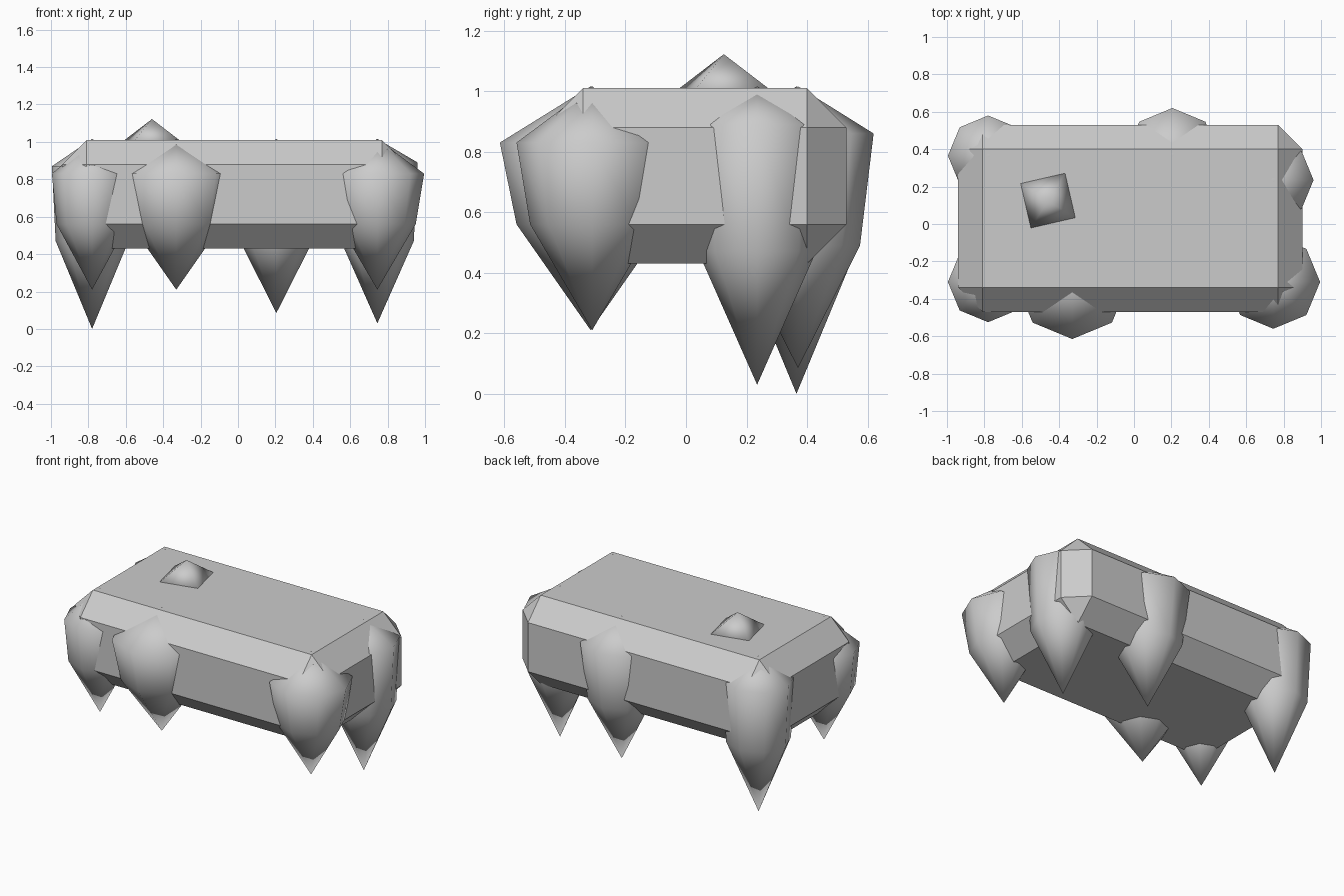
import bpy
import bmesh
from math import cos, sin, tau, radians

if "Cube" in bpy.data.objects:
    bpy.data.objects.remove(bpy.data.objects["Cube"], do_unlink=True)

stone = bpy.data.materials.new("grey_stone")
stone.use_nodes = True
colour = (0.6, 0.6, 0.6, 1)
stone.diffuse_color = colour
stone.node_tree.nodes["Principled BSDF"].inputs["Base Color"].default_value = colour


def add_object(name, bm, smooth):
    bmesh.ops.recalc_face_normals(bm, faces=bm.faces)
    for face in bm.faces:
        face.smooth = smooth
    mesh = bpy.data.meshes.new(name)
    bm.to_mesh(mesh)
    bm.free()
    mesh.materials.append(stone)
    obj = bpy.data.objects.new(name, mesh)
    bpy.context.collection.objects.link(obj)
    return obj


def crystal(name, x, y, top, rings, bottom, sides=8, turn=0):
    """Pointed solid: top tip, rings of (radius, z), bottom tip."""
    bm = bmesh.new()
    loops = [[bm.verts.new((x + r * cos(turn + tau * i / sides),
                            y + r * sin(turn + tau * i / sides), z))
              for i in range(sides)] for r, z in rings]
    upper = bm.verts.new((x, y, top))
    lower = bm.verts.new((x, y, bottom))
    for i in range(sides):
        j = (i + 1) % sides
        bm.faces.new((upper, loops[0][i], loops[0][j]))
        bm.faces.new((lower, loops[-1][j], loops[-1][i]))
        for a, b in zip(loops, loops[1:]):
            bm.faces.new((a[i], b[i], b[j], a[j]))
    return add_object(name, bm, True)


# Slab with every edge chamfered
bm = bmesh.new()
bmesh.ops.create_cube(bm, size=1)
bmesh.ops.scale(bm, vec=(1.84, 1.0, 0.58), verts=bm.verts)
bmesh.ops.translate(bm, vec=(-0.02, 0.03, 0.72), verts=bm.verts)
bmesh.ops.bevel(bm, geom=list(bm.edges), offset=0.13, offset_type='OFFSET',
                segments=1, affect='EDGES', profile=0.5)
add_object("rock_slab", bm, False)

# Hanging spikes: x, y, wide radius, wide z, narrow radius, narrow z, tip z
spikes = {
    "front_right_spike": (-0.78, -0.31, 0.215, 0.83, 0.19, 0.56, 0.21),
    "front_middle_spike": (-0.33, -0.315, 0.30, 0.83, 0.245, 0.56, 0.21),
    "front_left_spike": (0.745, -0.31, 0.25, 0.83, 0.205, 0.56, 0.21),
    "left_side_spike": (0.745, 0.235, 0.215, 0.89, 0.195, 0.47, 0.03),
    "back_right_spike": (-0.78, 0.365, 0.215, 0.87, 0.195, 0.47, 0.0),
    "back_middle_spike": (0.205, 0.37, 0.25, 0.86, 0.205, 0.49, 0.085),
}
for name, (x, y, r1, z1, r2, z2, tip) in spikes.items():
    crystal(name, x, y, 1.016, [(r1, z1), (r2, z2)], tip)

# Small four-sided peak on the top
crystal("top_peak", -0.46, 0.125, 1.122, [(0.18, 1.005)], 0.9,
        sides=4, turn=radians(58))
